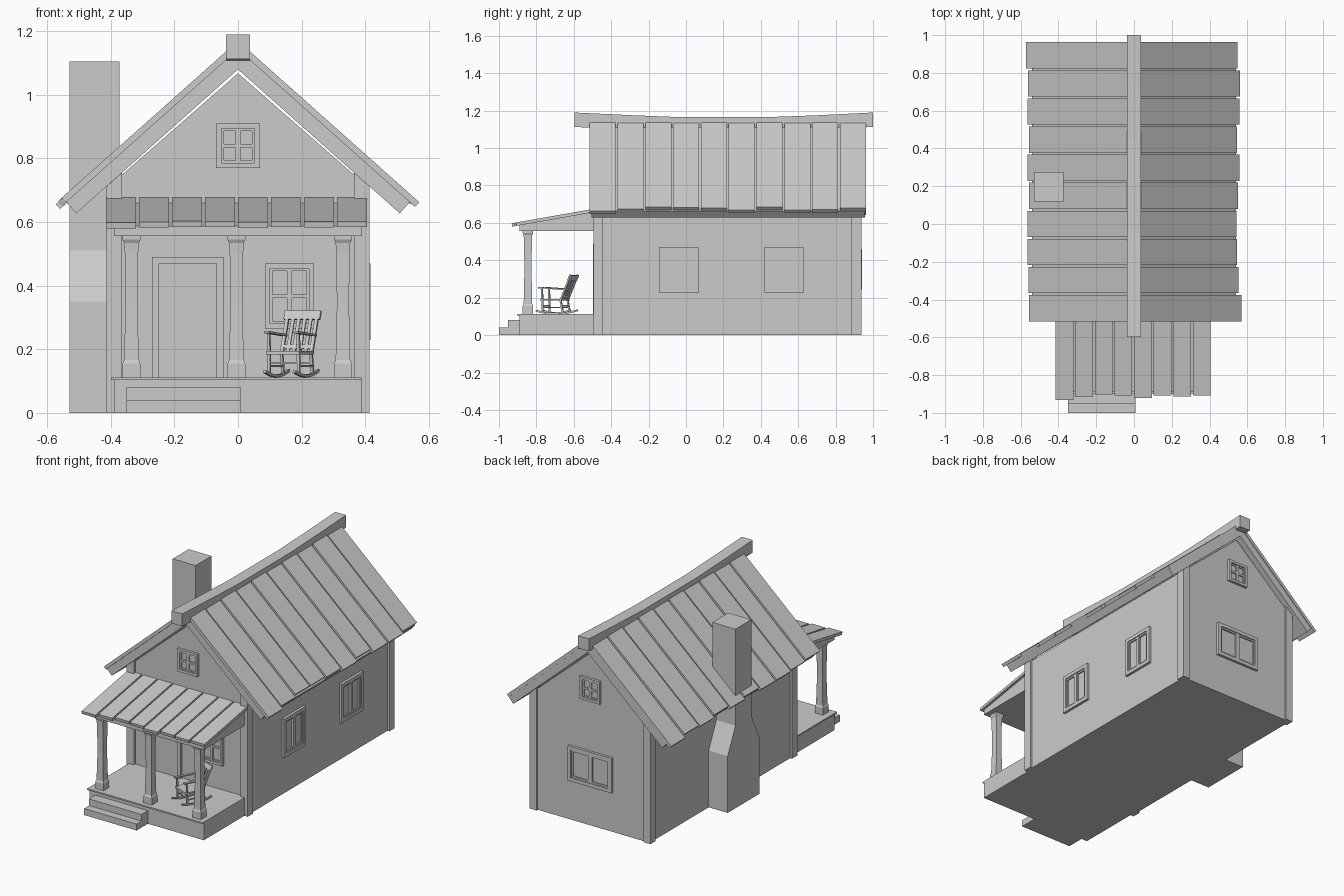
import bpy, bmesh, math
from mathutils import Vector, Matrix

if "Cube" in bpy.data.objects:
    bpy.data.objects.remove(bpy.data.objects["Cube"])


def finish(name, bm):
    bmesh.ops.recalc_face_normals(bm, faces=bm.faces[:])
    me = bpy.data.meshes.new(name)
    bm.to_mesh(me)
    bm.free()
    ob = bpy.data.objects.new(name, me)
    bpy.context.collection.objects.link(ob)
    return ob


def add_box(bm, lo, hi):
    lo, hi = Vector(lo), Vector(hi)
    m = Matrix.Translation((lo + hi) / 2) @ Matrix.Diagonal((*(hi - lo), 1))
    bmesh.ops.create_cube(bm, size=1, matrix=m)


def boxes(name, pairs):
    bm = bmesh.new()
    for lo, hi in pairs:
        add_box(bm, lo, hi)
    return finish(name, bm)


def prism(name, profile, axis, a, b):
    """Extrude a profile: axis 'y' takes (x, z) points, axis 'x' takes (y, z)."""
    bm = bmesh.new()
    at = (lambda p, d: (p[0], d, p[1])) if axis == 'y' else (lambda p, d: (d, p[0], p[1]))
    rings = [[bm.verts.new(at(p, d)) for p in profile] for d in (a, b)]
    n = len(profile)
    for r in rings:
        bm.faces.new(r)
    for i in range(n):
        j = (i + 1) % n
        bm.faces.new((rings[0][i], rings[0][j], rings[1][j], rings[1][i]))
    return finish(name, bm)


def add_bar(bm, p, q, w, t):
    """Rectangular bar from p to q: w across x, t the other way."""
    p, q = Vector(p), Vector(q)
    d = (q - p).normalized()
    side = Vector((1, 0, 0)) if abs(d.x) < 0.9 else Vector((0, 1, 0))
    side = (side - d * side.dot(d)).normalized()
    rot = Matrix((side, d.cross(side), d)).transposed().to_4x4()
    m = Matrix.Translation((p + q) / 2) @ rot @ Matrix.Diagonal((w, t, (q - p).length, 1))
    bmesh.ops.create_cube(bm, size=1, matrix=m)


# House body and corner boards
prism("house_walls", [(-.4, 0), (.4, 0), (.4, .718), (0, 1.068), (-.4, .718)], 'y', -.48, .925)
for s in (-1, 1):
    for y0, y1 in ((-.495, -.443), (.885, .937)):
        prism("corner_board", [(s * .365, 0), (s * .413, 0), (s * .413, .712), (s * .365, .755)],
              'y', y0, y1)

# Main roof: a slab on each side with ten uneven boards on top
N = Vector((.665, .747))


def slope(s, x0, x1, off, t):
    a, b = [Vector((x, 1.17 - .89 * x)) - N * off for x in (x0, x1)]
    return [(s * p.x, p.y) for p in (a, b, b - N * t, a - N * t)]


ends = {-1: (.555, .56, .565, .565, .555, .565, .555, .565, .56, .575),
        1: (.57, .555, .545, .545, .55, .56, .545, .56, .56, .55)}
for s in (-1, 1):
    a = 1.17 - .02 / .747
    b = a - .047 / .747
    e = Vector((.54, a - .89 * .54))
    f = e - N * .047
    prism("roof_slab", [(0, a), (s * e.x, e.y), (s * f.x, f.y), (0, b)], 'y', -.505, .958)
    for i, xe in enumerate(ends[s]):
        y = -.515 + i * .1487
        prism("roof_board", slope(s, .015, xe, .003 * (i % 2), .02), 'y', y, y + .139)

# Sagging ridge beam
top = [(-.597, 1.19), (-.3, 1.176), (-.05, 1.166), (.45, 1.166), (.7, 1.175), (1, 1.19)]
prism("ridge_beam", top + [(y, z - .077) for y, z in reversed(top)], 'x', -.037, .037)

# Chimney with wide base
prism("chimney", [(.04, 0), (.35, 0), (.35, .35), (.275, .51), (.275, 1.105),
                  (.12, 1.105), (.12, .51), (.04, .35)], 'x', -.53, -.373)

# Porch floor and steps
boxes("porch_floor", [((-.39, -.89, 0), (.39, -.47, .103)), ((-.4, -.9, .103), (.39, -.47, .112))])
boxes("porch_steps", [((-.35, -1, 0), (.008, -.88, .04)), ((-.35, -.952, .04), (.008, -.88, .081))])

# Porch posts with foot and flared cap
for x in (-.335, -.005, .33):
    bm = bmesh.new()
    prev = None
    for z, h in ((.11, .028), (.155, .028), (.166, .023), (.34, .019), (.5, .021),
                 (.535, .023), (.545, .028), (.562, .028)):
        ring = [bm.verts.new((x + h * i, -.845 + h * j, z))
                for i, j in ((-1, -1), (1, -1), (1, 1), (-1, 1))]
        if prev:
            for k in range(4):
                m = (k + 1) % 4
                bm.faces.new((prev[k], prev[m], ring[m], ring[k]))
        else:
            bm.faces.new(ring)
        prev = ring
    bm.faces.new(prev)
    finish("porch_post", bm)

# Porch roof support and boards
prism("porch_beam", [(-.89, .557), (-.47, .557), (-.47, .662), (-.89, .588)], 'x', -.39, .39)
for i, y in enumerate((-.932, -.917, -.903, -.907, -.922, -.907, -.912, -.907)):
    x = -.415 + i * .1038
    top = lambda v: .672 + (v + .51) * .175
    prism("porch_roof_board", [(y, top(y)), (-.475, top(-.475)), (-.475, top(-.475) - .018),
                               (y + .003, top(y) - .018)], 'x', x, x + .094)


# Windows: frame, sashes and panes, modelled facing -y then turned to the wall
def window(name, loc, turn, w, h, frame=.016, cross=True):
    W, H = w / 2, h / 2
    d = .016

    def rim(x0, x1, z0, z1, f, out):
        return [((x0, -out, z0), (x0 + f, .01, z1)), ((x1 - f, -out, z0), (x1, .01, z1)),
                ((x0 + f, -out, z0), (x1 - f, .01, z0 + f)), ((x0 + f, -out, z1 - f), (x1 - f, .01, z1))]
    parts = rim(-W, W, -H, H, frame, d)
    parts.append(((-W + frame, -.002, -H + frame), (W - frame, .01, H - frame)))
    if cross:
        parts += [((-.008, -.01, -H + frame), (.008, .008, H - frame)),
                  ((-W + frame, -.009, -.006), (W - frame, .008, .006))]
        parts += rim(-W + frame, W - frame, -H + frame, H - frame, .008, .008)
    else:
        for x0, x1 in ((-W + frame, -.004), (.004, W - frame)):
            parts += rim(x0, x1, -H + frame, H - frame, .01, .01)
        parts.append(((-.01, -.012, -H + frame), (.01, .008, H - frame)))
    ob = boxes(name, parts)
    ob.matrix_world = Matrix.Translation(loc) @ Matrix.Rotation(math.radians(turn), 4, 'Z')


window("front_window", (.162, -.48, .367), 0, .155, .205)
window("front_gable_window", (0, -.48, .84), 0, .137, .14)
window("back_gable_window", (0, .925, .84), 180, .137, .14)
window("back_window", (0, .925, .352), 180, .3, .215, .022, False)
for y in (-.037, .523):
    window("side_window", (.4, y, .349), 90, .214, .24, .022, False)

# Door with frame
boxes("door_frame", [((-.27, -.497, .11), (-.248, -.47, .49)), ((-.067, -.497, .11), (-.045, -.47, .49)),
                     ((-.248, -.497, .47), (-.067, -.47, .49))])
boxes("door", [((-.248, -.486, .11), (-.067, -.47, .47))])

# Rocking chair, modelled facing -y
bm = bmesh.new()
arc = [(y, .004 + 1.6 * (y + .005) ** 2) for y in (-.1, -.075, -.045, -.005, .035, .07, .1)]
for s in (-1, 1):
    x = s * .05
    for p, q in zip(arc, arc[1:]):
        add_bar(bm, (x, *p), (x, *q), .01, .009)
    add_bar(bm, (x, -.062, .005), (x, -.066, .137), .009, .009)   # front leg
    add_bar(bm, (x, .055, .006), (x, .04, .08), .009, .009)       # back leg
    add_bar(bm, (x, .04, .07), (x, .1, .21), .011, .009)          # back post
    add_bar(bm, (x, -.085, .142), (x, .07, .132), .016, .007)     # arm
    add_bar(bm, (x, -.062, .035), (x, .047, .035), .006, .006)    # side rung
add_box(bm, (-.056, -.075, .072), (.056, .05, .082))
for y, z in ((-.062, .045), (.047, .045)):
    add_bar(bm, (-.05, y, z), (.05, y, z), .006, .006)
for i in range(4):
    x = -.03 + .02 * i
    add_bar(bm, (x, .043, .078), (x, .093, .195), .011, .005)
add_bar(bm, (0, .088, .182), (0, .099, .208), .122, .009)         # head rail
add_bar(bm, (0, .048, .09), (0, .053, .102), .1, .006)            # lower rail
chair = finish("rocking_chair", bm)
chair.matrix_world = Matrix.Translation((.168, -.69, .112)) @ Matrix.Rotation(math.radians(-22), 4, 'Z')
